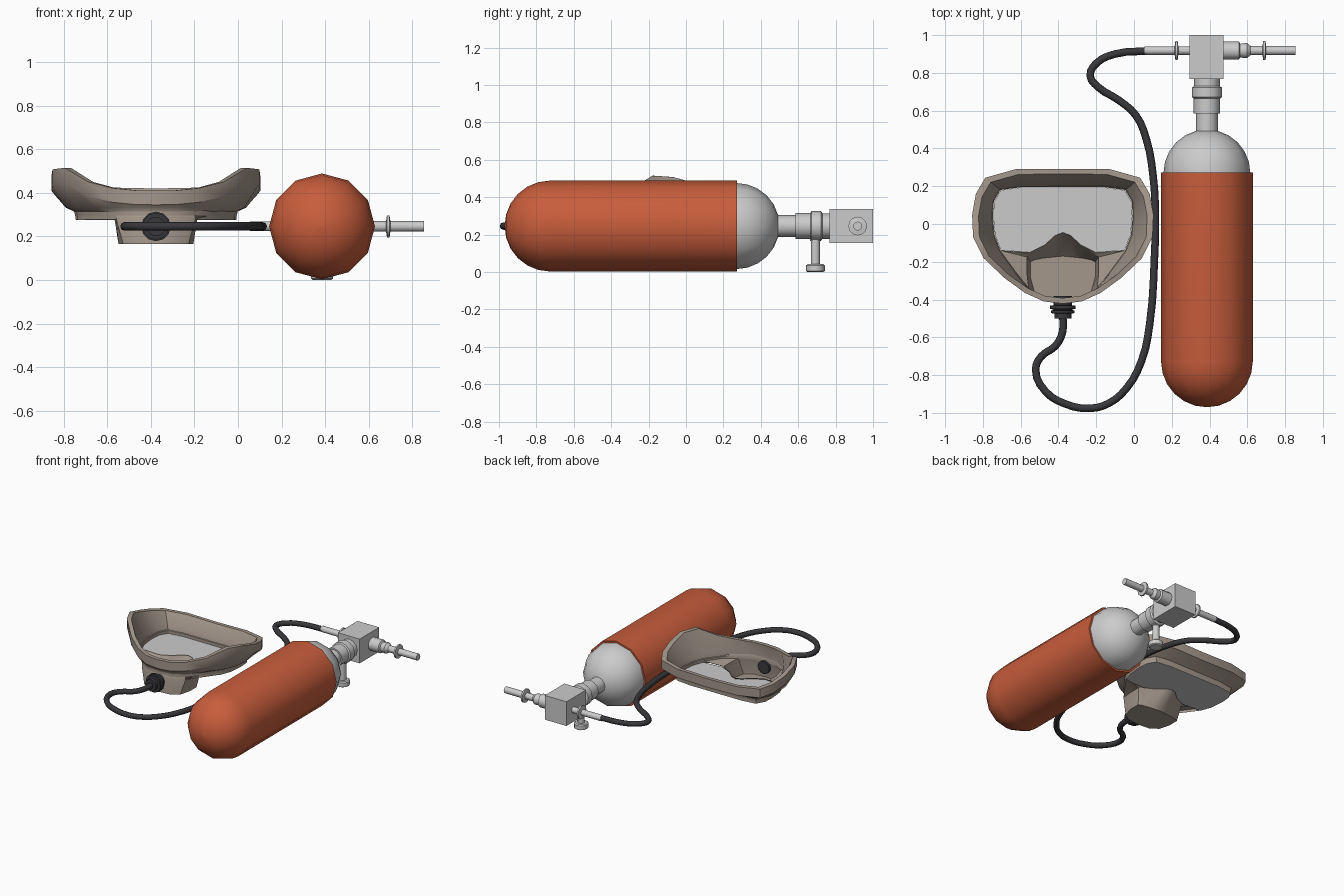
import bpy, bmesh, math
from mathutils import Vector

if "Cube" in bpy.data.objects:
    bpy.data.objects.remove(bpy.data.objects["Cube"])

CX, CZ, TX, VY = -0.377, 0.246, 0.386, 0.918   # mask centre, axis height, tank x, valve y


def material(name, rgb):
    m = bpy.data.materials.new(name)
    m.diffuse_color = (*rgb, 1)
    m.use_nodes = True
    m.node_tree.nodes["Principled BSDF"].inputs["Base Color"].default_value = m.diffuse_color
    return m


ORANGE = material("orange_paint", (0.58, 0.11, 0.045))
BEIGE = material("beige_rubber", (0.37, 0.31, 0.26))
DARK = material("dark_rubber", (0.04, 0.04, 0.045))


def finish(bm, name, mat=None, angle=35):
    bmesh.ops.recalc_face_normals(bm, faces=bm.faces)
    me = bpy.data.meshes.new(name)
    bm.to_mesh(me)
    bm.free()
    ob = bpy.data.objects.new(name, me)
    bpy.context.collection.objects.link(ob)
    if mat:
        me.materials.append(mat)
    bpy.ops.object.select_all(action='DESELECT')
    ob.select_set(True)
    bpy.context.view_layer.objects.active = ob
    bpy.ops.object.shade_smooth_by_angle(angle=math.radians(angle))
    return ob


def loft(name, rings, mat=None, cap_start=False, cap_end=False, loop=False, angle=35):
    bm = bmesh.new()
    vs = [[bm.verts.new(p) for p in r] for r in rings]
    n = len(rings[0])
    for a, b in zip(vs, vs[1:] + ([vs[0]] if loop else [])):
        for i in range(n):
            j = (i + 1) % n
            bm.faces.new((a[i], a[j], b[j], b[i]))
    if cap_start:
        bm.faces.new(vs[0])
    if cap_end:
        bm.faces.new(vs[-1])
    bmesh.ops.remove_doubles(bm, verts=bm.verts, dist=1e-5)
    return finish(bm, name, mat, angle)


def lathe(name, profile, origin, axis, sides=12, mat=None, angle=35):
    """profile: (distance along axis, radius)"""
    a, o = Vector(axis), Vector(origin)
    u = Vector((1, 0, 0)) if abs(a.z) > 0.5 else Vector((0, 0, 1))
    v = a.cross(u)
    rings = []
    for t, r in profile:
        r = max(r, 1e-4)
        rings.append([o + a * t + (u * math.cos(k) + v * math.sin(k)) * r
                      for k in (math.tau * i / sides for i in range(sides))])
    return loft(name, rings, mat, True, True, angle=angle)


def mirrored(half):
    """half outline (u, y, z) from the centre line back to it -> full ring"""
    other = [(-u, y, z) for u, y, z in half[-2:0:-1]]
    return [(CX + u, y, z) for u, y, z in half + other]


def arc(centre, r, a0, a1, n=7):
    out = []
    for i in range(n):
        k = math.radians(a0 + (a1 - a0) * i / (n - 1))
        out.append((centre + r * math.sin(k), r * math.cos(k)))
    return out


# Tank: orange sleeve over a grey domed cylinder
lathe("tank_sleeve", arc(-0.727, 0.243, -90, 0) + [(0.272, 0.243), (0.272, 0.228)],
      (TX, 0, CZ), (0, 1, 0), 12, ORANGE)
lathe("tank_dome", [(0.2, 0.23)] + arc(0.27, 0.23, 0, 90), (TX, 0, CZ), (0, 1, 0), 12)

# Valve neck and block
lathe("valve_neck", [(0.47, 0.058), (0.585, 0.058), (0.585, 0.07), (0.665, 0.07), (0.672, 0.08),
                     (0.722, 0.08), (0.73, 0.068), (0.78, 0.068)], (TX, 0, CZ), (0, 1, 0), 12)
bm = bmesh.new()
bmesh.ops.create_cube(bm, size=1)
for v in bm.verts:
    v.co = Vector((v.co.x * 0.18, v.co.y * 0.232, v.co.z * 0.182)) + Vector((0.383, 0.884, CZ))
finish(bm, "valve_block")

# Bleed knob hanging below the neck
lathe("bleed_knob", [(0, 0.042), (0.006, 0.05), (0.036, 0.05), (0.042, 0.042), (0.042, 0.024), (0.2, 0.024)],
      (TX, 0.692, 0), (0, 0, 1), 12)
lathe("bleed_collar", [(0.165, 0.03), (0.2, 0.03)], (TX, 0.692, 0), (0, 0, 1), 12)

# Side outlets
lathe("right_outlet", [(0.46, 0.048), (0.555, 0.048), (0.562, 0.036), (0.59, 0.04), (0.598, 0.04),
                       (0.618, 0.024), (0.68, 0.024), (0.684, 0.05), (0.696, 0.05), (0.7, 0.024),
                       (0.855, 0.024)], (0, VY, CZ), (1, 0, 0), 12)
lathe("left_outlet", [(0.055, 0.022), (0.215, 0.022), (0.219, 0.05), (0.231, 0.05), (0.235, 0.022),
                      (0.3, 0.022)], (0, VY, CZ), (1, 0, 0), 12)

# Hose
path = [(0.07, 0.916), (-0.1, 0.9), (-0.2, 0.85), (-0.232, 0.785), (-0.19, 0.725), (-0.08, 0.655),
        (0.01, 0.575), (0.065, 0.45), (0.1, 0.265), (0.113, 0.05), (0.108, -0.185), (0.083, -0.53),
        (0.04, -0.725), (-0.04, -0.87), (-0.135, -0.95), (-0.235, -0.976), (-0.365, -0.952),
        (-0.47, -0.885), (-0.521, -0.77), (-0.49, -0.7), (-0.415, -0.645), (-0.378, -0.57), (CX, -0.48)]
cu = bpy.data.curves.new("hose", 'CURVE')
cu.dimensions = '3D'
cu.bevel_depth, cu.bevel_resolution, cu.resolution_u = 0.02, 2, 3
cu.use_fill_caps = True
sp = cu.splines.new('BEZIER')
sp.bezier_points.add(len(path) - 1)
for bp, (x, y) in zip(sp.bezier_points, path):
    bp.co = (x, y, CZ)
    bp.handle_left_type = bp.handle_right_type = 'AUTO'
cu.materials.append(DARK)
hose = bpy.data.objects.new("hose", cu)
bpy.context.collection.objects.link(hose)

# Mask connector
lathe("mask_connector", [(0.38, 0.048), (0.43, 0.048), (0.432, 0.068), (0.45, 0.068), (0.452, 0.05),
                         (0.456, 0.05), (0.458, 0.062), (0.472, 0.062), (0.474, 0.045), (0.5, 0.045)],
      (CX, 0, CZ), (0, -1, 0), 12, DARK)

# Mask skirt: double wall between the face rim and the lens frame
rim = [(0, .292, .42), (.25, .29, .425), (.41, .245, .432), (.46, .16, .45), (.48, .05, .475),
       (.475, -.07, .508), (.42, -.18, .515), (.31, -.285, .45), (.2, -.365, .422), (.1, -.41, .412),
       (0, -.422, .41)]
base = [(0, .195), (.22, .195), (.33, .18), (.365, .12), (.37, .04), (.36, -.06), (.33, -.14),
        (.25, -.25), (.18, -.34), (.1, -.388), (0, -.398)]


def blend(f, z):
    return [(b[0] + (r[0] - b[0]) * f, b[1] + (r[1] - b[1]) * f, z) for r, b in zip(rim, base)]


def at(points, z):
    return [(u, y, z) for u, y in points]


lip = [(u * 0.93, y * 0.92 - 0.004, z) for u, y, z in rim]
lower = [(u, y, z - 0.065) for u, y, z in rim]
inner = [(p[0], p[1], 0.345) for p in blend(0.12, 0)]
loft("mask_skirt", [mirrored(r) for r in (at(base, .278), at(base, .312), blend(.4, .332), lower, rim,
                                          lip, inner, at(base, .292))], BEIGE, loop=True)

# Lens plate with the nose notch
lens = [(u * 0.995, y * 0.995) for u, y in base[:7]] + [(.175, -.15), (.095, -.11), (.04, -.06), (0, -.045)]
loft("lens", [mirrored(at(lens, z)) for z in (.276, .29)], None, True, True)

# Nose and mouth pocket below the lens, open towards the face
top = [(0, -.045), (.04, -.06), (.095, -.11), (.175, -.15), (.33, -.14), (.25, -.25), (.18, -.34),
       (.1, -.388), (0, -.398)]
neck = [(0, -.055), (.045, -.07), (.1, -.12), (.16, -.155), (.19, -.175), (.19, -.26), (.182, -.343),
        (.1, -.395), (0, -.402)]
floor = [(0, -.17), (.05, -.175), (.1, -.18), (.15, -.19), (.172, -.2), (.172, -.28), (.15, -.36),
         (.09, -.4), (0, -.407)]
loft("mouth_pocket", [mirrored(at(top, .297)), mirrored(at(neck, .28)), mirrored(at(floor, .165))],
     BEIGE, cap_end=True)
